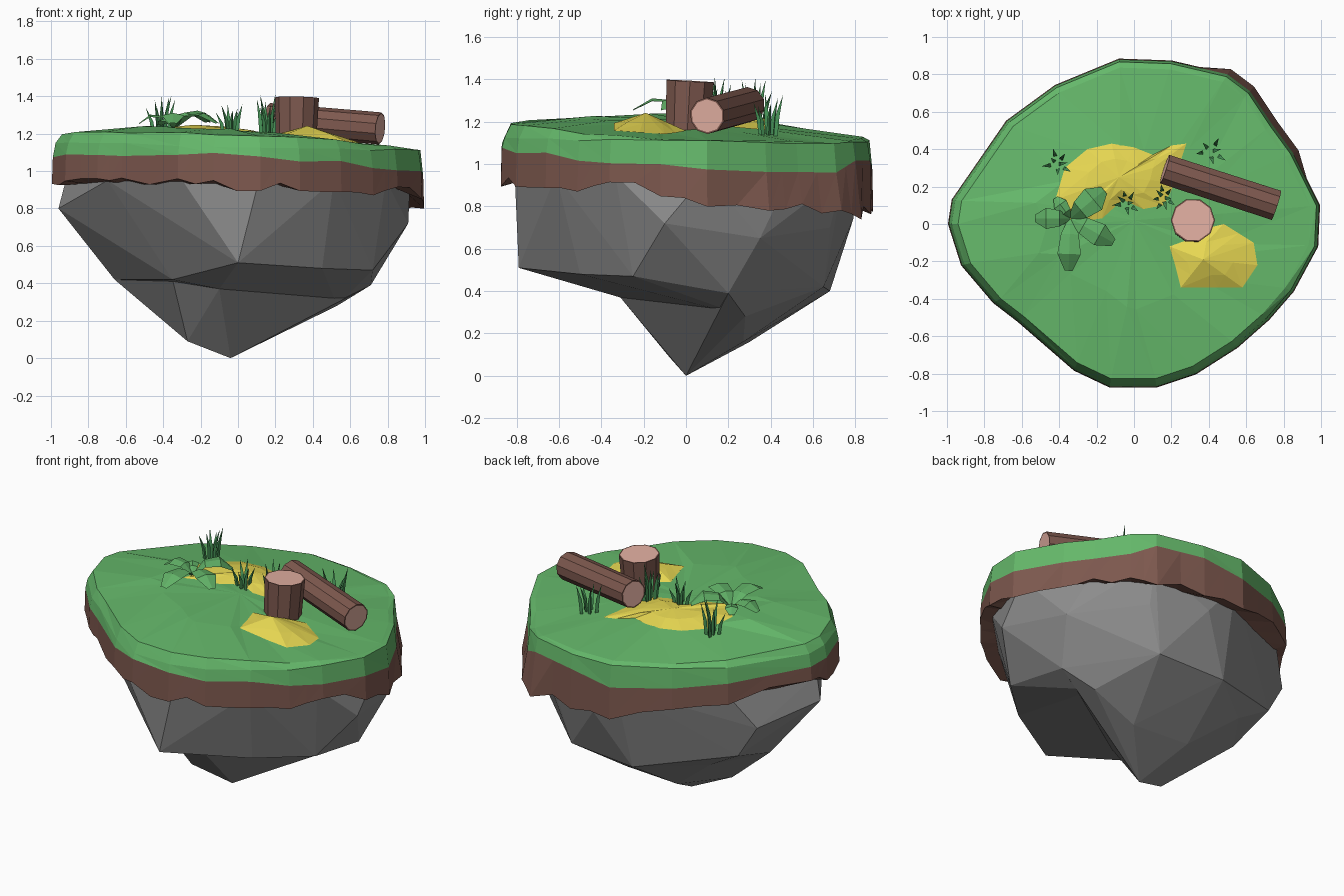
import bpy, bmesh, math, random
from mathutils import Vector
from mathutils.bvhtree import BVHTree

if "Cube" in bpy.data.objects:
    bpy.data.objects.remove(bpy.data.objects["Cube"])

random.seed(4)


def mat(name, *rgb):
    m = bpy.data.materials.new(name)
    m.diffuse_color = (*rgb, 1)
    m.use_nodes = True
    m.node_tree.nodes["Principled BSDF"].inputs["Base Color"].default_value = m.diffuse_color
    return m


GRASS = mat("grass green", 0.13, 0.48, 0.145)
SOIL = mat("soil brown", 0.21, 0.10, 0.078)
ROCK = mat("rock grey", 0.26, 0.26, 0.26)
SAND = mat("sand yellow", 0.95, 0.81, 0.10)
WOOD = mat("cut wood pink", 0.76, 0.43, 0.36)
BLADE = mat("blade green", 0.065, 0.31, 0.10)
LEAF = mat("leaf green", 0.12, 0.44, 0.135)


def finish(bm, name, *mats):
    bmesh.ops.recalc_face_normals(bm, faces=bm.faces)
    me = bpy.data.meshes.new(name)
    bm.to_mesh(me)
    bm.free()
    for m in mats:
        me.materials.append(m)
    ob = bpy.data.objects.new(name, me)
    bpy.context.collection.objects.link(ob)
    return ob


def ring(bm, pts):
    return [bm.verts.new(p) for p in pts]


def bridge(bm, a, b):
    n = len(a)
    for i in range(n):
        j = (i + 1) % n
        bm.faces.new((a[i], a[j], b[j]))
        bm.faces.new((a[i], b[j], b[i]))


def fan(bm, a, tip):
    c = bm.verts.new(tip)
    for i in range(len(a)):
        bm.faces.new((a[i], a[(i + 1) % len(a)], c))


# Island outline seen from above
OUT = [(-.08, .88), (.2, .87), (.5, .80), (.62, .71), (.74, .53), (.85, .38),
       (.99, .1), (.98, -.12), (.85, -.36), (.72, -.51), (.55, -.66), (.33, -.8),
       (.12, -.87), (-.13, -.87), (-.32, -.78), (-.62, -.52), (-.75, -.42),
       (-.92, -.22), (-.99, 0), (-.97, .13), (-.68, .55), (-.42, .74)]


def seam(x, y):  # height where grass meets soil
    back = .05 if y > .79 and x > .1 else 0
    return 1.03 - .05 * x - .06 * y + .012 * math.sin(9 * x + 5 * y) + back


def jit(a):
    return random.uniform(-a, a)


# Grass slab
bm = bmesh.new()
low_in = ring(bm, [(x * .8, y * .8, seam(x, y)) for x, y in OUT])
low = ring(bm, [(x, y, seam(x, y)) for x, y in OUT])
rim = ring(bm, [(x * .985, y * .985, 1.125 - .02 * x - .01 * y + jit(.01)) for x, y in OUT])
mid = ring(bm, [(x * .95, y * .95, 1.157 - .04 * x - .04 * y + jit(.008)) for x, y in OUT])
inner = ring(bm, [(x * .5 + jit(.05), y * .5 + jit(.05),
                   1.198 - .045 * x - .02 * y + jit(.006)) for x, y in OUT])
for a, b in ((low_in, low), (low, rim), (rim, mid), (mid, inner)):
    bridge(bm, a, b)
fan(bm, inner, (0, .02, 1.208))
bmesh.ops.recalc_face_normals(bm, faces=bm.faces)
tree = BVHTree.FromBMesh(bm)
finish(bm, "grass_top", GRASS)


def ground(x, y):
    return tree.ray_cast(Vector((x, y, 3)), Vector((0, 0, -1)))[0].z


# Soil skirt with a ragged lower edge, bulging at the back right
fine = []
for (x, y), (u, v) in zip(OUT, OUT[1:] + OUT[:1]):
    fine += [(x, y), ((x + u) / 2, (y + v) / 2)]
bm = bmesh.new()
top_in = ring(bm, [(x * .8, y * .8, seam(x, y)) for x, y in fine])
top = []
for i, (x, y) in enumerate(fine):
    a, b = OUT[i // 2], OUT[(i // 2 + 1) % len(OUT)]
    z = seam(*a) if i % 2 == 0 else (seam(*a) + seam(*b)) / 2
    top.append(bm.verts.new((x, y, z)))
bot = []
for x, y in fine:
    s = 1.005 + (.03 if x > .45 and y > .35 else 0)
    z = .92 - .03 * x - .16 * max(0, .4 * x + y - .1) + jit(.03)
    bot.append(bm.verts.new((x * s, y * s, z)))
bot_in = ring(bm, [(x * .86, y * .86, .93 - .12 * max(0, y)) for x, y in fine])
for a, b in ((top_in, top), (top, bot), (bot, bot_in)):
    bridge(bm, a, b)
finish(bm, "soil_layer", SOIL)


# Rock: faceted body plus the lower spike
def hull(name, pts):
    bm = bmesh.new()
    ring(bm, pts)
    bmesh.ops.convex_hull(bm, input=bm.verts)
    junk = [v for v in bm.verts if not v.link_faces]
    bmesh.ops.delete(bm, geom=junk, context='VERTS')
    return finish(bm, name, ROCK)


collar = [(x * .93, y * .93, .95) for x, y in OUT[::2]]
hull("rock_body", collar + [
    (-.96, .02, .80), (-.66, .1, .42), (-.35, -.38, .42), (0, -.79, .51),
    (.12, -.72, .62), (.45, -.5, .48), (.72, -.25, .47), (.91, -.1, .72), (.71, .2, .39),
    (.53, .28, .28), (-.1, -.31, .37), (.8, .35, .65), (.35, .65, .42), (-.1, .68, .40),
    (.1, .79, .74), (-.45, .4, .4), (-.78, .4, .72), (-.66, .42, .52), (.45, .68, .7)])
hull("rock_spike", [
    (-.04, 0, 0), (-.27, -.08, .09), (.23, .27, .16), (.53, .28, .28), (-.1, -.31, .37),
    (.2, -.05, .33), (-.66, .1, .42), (-.35, -.3, .42), (.71, .2, .39), (.35, .65, .42),
    (-.1, .68, .40), (-.45, .4, .4), (-.15, .3, .16)])


# Stump and fallen log: bark with paler cut ends
def log(name, p, q, r0, r1, sides):
    p, q = Vector(p), Vector(q)
    d = q - p
    bm = bmesh.new()
    bmesh.ops.create_cone(bm, cap_ends=True, segments=sides, radius1=r0, radius2=r1,
                          depth=d.length)
    caps = [f for f in bm.faces if len(f.verts) > 4]
    for f in caps:
        f.material_index = 1
    bmesh.ops.inset_individual(bm, faces=caps, thickness=.008)
    for f in bm.faces:
        if len(f.verts) == 4:
            f.material_index = 0
    m = d.to_track_quat('Z', 'Y').to_matrix().to_4x4()
    m.translation = (p + q) / 2
    bm.transform(m)
    finish(bm, name, SOIL, WOOD)


log("stump", (.31, .005, 1.12), (.315, .02, 1.392), .106, .118, 10)
log("fallen_log", (.165, .293, 1.28), (.76, .10, 1.228), .084, .086, 10)


# Sand mounds
def mound(name, outline, apex, lift, mid_lift):
    ax, ay = apex
    bm = bmesh.new()
    base = ring(bm, [(x, y, ground(x, y) + .003) for x, y in outline])
    half = []
    for x, y in outline:
        u, v = ax + (x - ax) * .55, ay + (y - ay) * .55
        half.append(bm.verts.new((u, v, ground(u, v) + mid_lift + jit(.004))))
    bridge(bm, base, half)
    fan(bm, half, (ax, ay, ground(ax, ay) + lift))
    finish(bm, name, SAND)


mound("sand_patch", [(-.42, .13), (-.37, .3), (-.25, .4), (-.12, .43), (0, .41), (.1, .37),
                     (.2, .42), (.28, .43), (.25, .34), (.22, .22), (.16, .1), (.05, .08),
                     (-.06, .13), (-.17, .03), (-.24, .02), (-.36, -.04), (-.34, .05)],
      (-.08, .25), .04, .028)
mound("sand_mound", [(.19, -.12), (.22, -.22), (.25, -.34), (.45, -.34), (.58, -.34),
                     (.66, -.22), (.64, -.1), (.56, -.05), (.48, 0), (.4, -.02), (.3, -.08)],
      (.37, -.19), .07, .035)


# Grass tufts: bent three-sided blades
def tuft(name, cx, cy, count, spread, tall):
    bm = bmesh.new()
    for i in range(count):
        a = i * 2.4
        r = spread * math.sqrt((i + .5) / count)
        x, y = cx + r * math.cos(a), cy + r * math.sin(a)
        z, h = ground(x, y) - .01, tall * random.uniform(.65, 1)
        lx, ly = .035 * math.cos(a) + jit(.01), .035 * math.sin(a) + jit(.01)
        rings = []
        for t, w in ((0, .011), (.5, .012)):
            rings.append(ring(bm, [(x + lx * t * t + w * math.cos(a + k * 2.094),
                                    y + ly * t * t + w * math.sin(a + k * 2.094), z + h * t)
                                   for k in range(3)]))
        bridge(bm, *rings)
        fan(bm, rings[1], (x + lx, y + ly, z + h))
    finish(bm, name, BLADE)


tuft("tuft_left", -.41, .32, 7, .05, .23)
tuft("tuft_middle", -.04, .11, 7, .045, .17)
tuft("tuft_stump", .16, .14, 8, .045, .25)
tuft("tuft_back", .41, .39, 6, .055, .21)

# Leafy plant: arched, folded leaves around one root
bm = bmesh.new()
cx, cy = -.34, .03
cz = ground(cx, cy)
for tx, ty, s in ((-.53, .03, .85), (-.35, -.25, .95), (-.11, -.1, .95), (-.16, .18, 1.1),
                  (-.42, .14, .6)):
    d = Vector((tx - cx, ty - cy, 0))
    side = Vector((-d.y, d.x, 0)).normalized()
    prev = None
    for t, z, w in ((0, 0, .012), (.3, .075, .05), (.68, .085, .066), (1, .03, .022)):
        c = Vector((cx, cy, cz)) + d * t + Vector((0, 0, z * s))
        drop = Vector((0, 0, .2 * w))
        row = ring(bm, [c - side * w * s - drop, c, c + side * w * s - drop])
        if prev:
            for k in (0, 1):
                bm.faces.new((prev[k], prev[k + 1], row[k + 1], row[k]))
        prev = row
bmesh.ops.solidify(bm, geom=bm.faces[:], thickness=.006)
finish(bm, "leafy_plant", LEAF)
